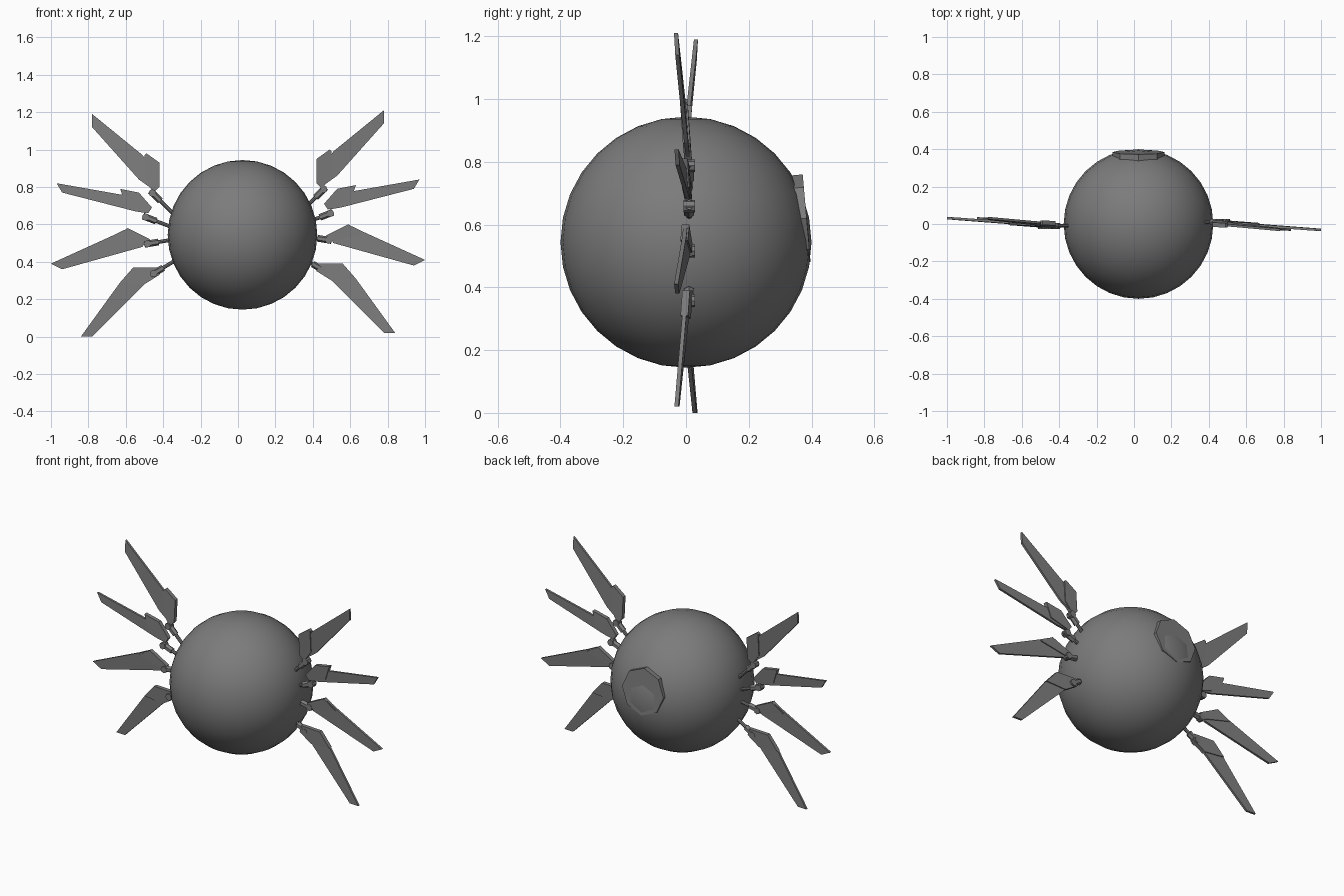
import bpy
import bmesh
from math import radians, dist
from mathutils import Vector, Matrix

cube = bpy.data.objects.get("Cube")
if cube:
    bpy.data.objects.remove(cube, do_unlink=True)

grey = bpy.data.materials.new("mid_grey")
grey.use_nodes = True
colour = (0.2, 0.2, 0.2, 1)
grey.diffuse_color = colour
grey.node_tree.nodes["Principled BSDF"].inputs["Base Color"].default_value = colour


def finish(name, bm):
    bmesh.ops.recalc_face_normals(bm, faces=bm.faces)
    mesh = bpy.data.meshes.new(name)
    bm.to_mesh(mesh)
    bm.free()
    mesh.materials.append(grey)
    obj = bpy.data.objects.new(name, mesh)
    bpy.context.collection.objects.link(obj)
    return obj


def lean(x, z, hinge):
    """Depth of a wing at a point: it swings gently forward towards its tip."""
    return 0.01 - 0.075 * dist((x, z), hinge)


def slab(name, outline, thickness, hinge, side):
    """Thin plate from an outline; the other side is a half turn about z."""
    bm = bmesh.new()
    drop = 0 if side > 0 else -0.02
    rings = []
    for off in (-thickness / 2, thickness / 2):
        rings.append([bm.verts.new((side * x, side * (lean(x, z, hinge) + off), z + drop))
                      for x, z in outline])
    front, back = rings
    bm.faces.new(front)
    bm.faces.new(back[::-1])
    count = len(outline)
    for i in range(count):
        j = (i + 1) % count
        bm.faces.new((front[i], front[j], back[j], back[i]))
    return finish(name, bm)


def rod(name, start, end, radius, sides):
    bm = bmesh.new()
    start, end = Vector(start), Vector(end)
    axis = end - start
    turn = axis.to_track_quat('Z', 'Y').to_matrix().to_4x4()
    bmesh.ops.create_cone(bm, cap_ends=True, segments=sides, radius1=radius, radius2=radius,
                          depth=axis.length,
                          matrix=Matrix.Translation((start + end) / 2) @ turn)
    return finish(name, bm)


# Round body
CENTRE = Vector((0.024, 0, 0.544))
bm = bmesh.new()
bmesh.ops.create_uvsphere(bm, u_segments=32, v_segments=16, radius=0.4,
                          matrix=Matrix.Translation(CENTRE))
body = finish("body", bm)
body.data.shade_smooth()

# Eight-sided hatch on the back, tipped slightly upward
tilt = Vector((0, 1, 0.09)).normalized()
middle = CENTRE + Vector((0, 0, 0.042))
rod("back_hatch", middle + tilt * 0.33, middle + tilt * 0.386, 0.14, 8)

# Wing shapes from top to bottom: blade, root panel, hinge and arm root
wings = {
    "top": dict(
        blade=[(.78, 1.21), (.78, 1.14), (.53, .86), (.46, .81), (.45, .9), (.51, .99)],
        panel=[(.49, 1), (.42, .95), (.42, .82), (.45, .79), (.5, .86), (.5, .99)],
        hinge=(.44, .77), root=(.33, .66)),
    "upper": dict(
        blade=[(.97, .84), (.94, .79), (.55, .69), (.49, .68), (.51, .76), (.63, .78)],
        panel=[(.63, .81), (.53, .79), (.46, .71), (.48, .68), (.6, .72)],
        hinge=(.47, .65), root=(.34, .6)),
    "lower": dict(
        blade=[(1, .41), (.94, .38), (.51, .5), (.5, .52), (.61, .59), (.67, .56)],
        panel=[(.59, .6), (.47, .54), (.5, .51), (.67, .55)],
        hinge=(.46, .52), root=(.34, .54)),
    "bottom": dict(
        blade=[(.84, .02), (.78, .02), (.49, .31), (.49, .34), (.59, .35), (.63, .31)],
        panel=[(.43, .39), (.56, .39), (.63, .31), (.5, .3), (.42, .35)],
        hinge=(.43, .37), root=(.33, .43)),
}

for side, label in ((1, "left"), (-1, "right")):
    for level, w in wings.items():
        name = f"{label}_{level}_"
        slab(name + "blade", w["blade"], 0.013, w["hinge"], side)
        slab(name + "panel", w["panel"], 0.024, w["hinge"], side)

        # Arm, knuckle and pin joining the wing to the body
        drop = 0 if side > 0 else -0.02
        hinge, root = (Vector((side * x, side * 0.01, z + drop))
                       for x, z in (w["hinge"], w["root"]))
        along = (hinge - root).normalized()
        rod(name + "arm", root, hinge, 0.01, 8)
        rod(name + "knuckle", hinge - along * 0.035, hinge + along * 0.04, 0.018, 6)
        across = Vector((0, 0.018, 0))
        pin = hinge + along * 0.025
        rod(name + "pin", pin - across, pin + across, 0.02, 8)
